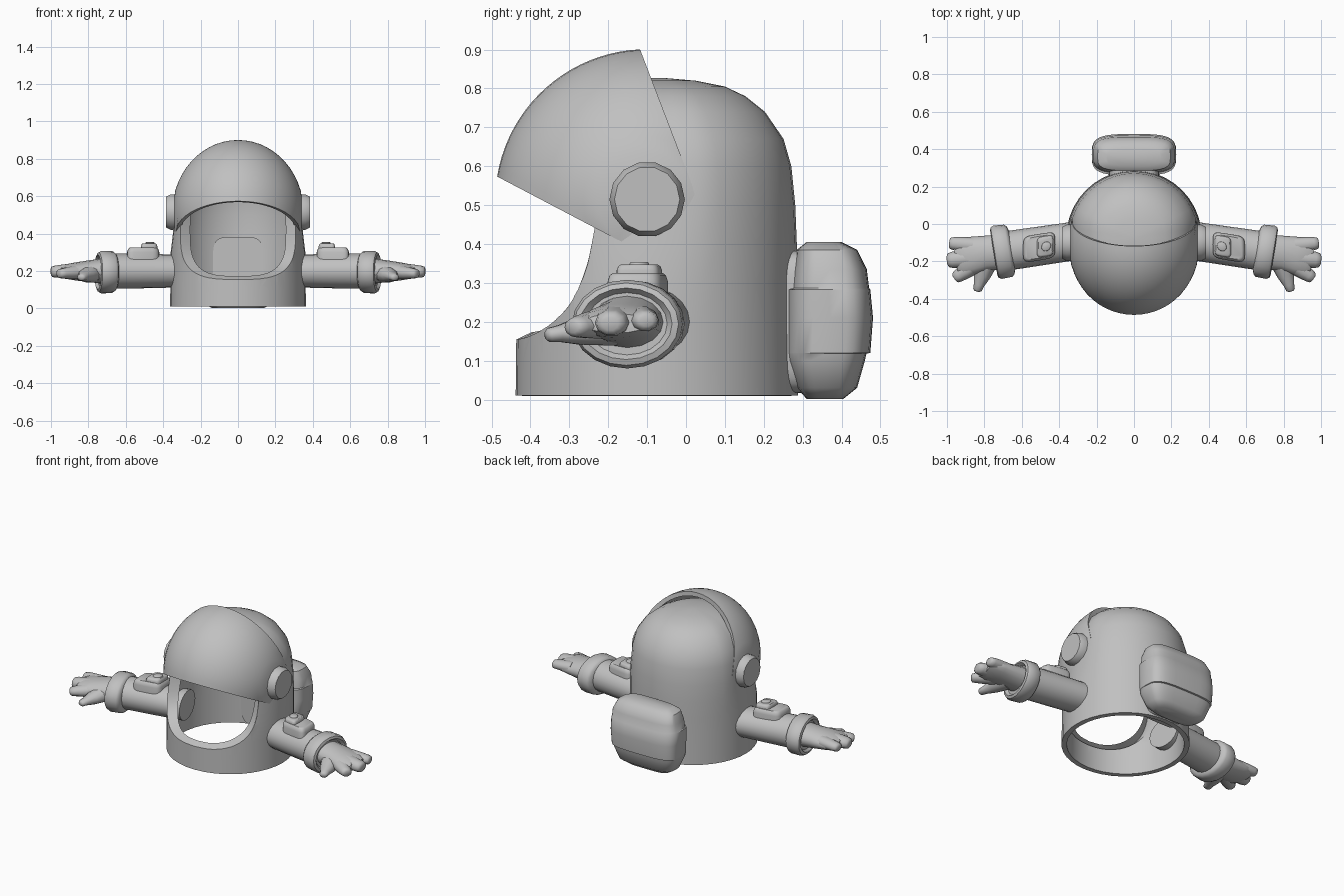
import bpy, bmesh, math
from mathutils import Vector

if "Cube" in bpy.data.objects:
    bpy.data.objects.remove(bpy.data.objects["Cube"])

grey = bpy.data.materials.new("suit_grey")
grey.diffuse_color = (0.53, 0.53, 0.53, 1)
grey.use_nodes = True
grey.node_tree.nodes["Principled BSDF"].inputs["Base Color"].default_value = grey.diffuse_color
TAU = 2 * math.pi


def make(name, rings, cap_start=True, cap_end=True):
    """Skin a list of equal-length point rings into an object."""
    bm = bmesh.new()
    vs = [[bm.verts.new(p) for p in r] for r in rings]
    n = len(rings[0])
    for a, b in zip(vs, vs[1:]):
        for i in range(n):
            j = (i + 1) % n
            bm.faces.new((a[i], a[j], b[j], b[i]))
    if cap_start:
        bm.faces.new(vs[0][::-1])
    if cap_end:
        bm.faces.new(vs[-1])
    return to_object(name, bm)


def to_object(name, bm):
    bmesh.ops.remove_doubles(bm, verts=bm.verts, dist=1e-5)
    bmesh.ops.recalc_face_normals(bm, faces=bm.faces)
    mid = sum((v.co for v in bm.verts), Vector()) / len(bm.verts)
    if sum(f.normal.dot(f.calc_center_median() - mid) * f.calc_area() for f in bm.faces) < 0:
        bmesh.ops.reverse_faces(bm, faces=bm.faces)
    me = bpy.data.meshes.new(name)
    bm.to_mesh(me)
    bm.free()
    me.materials.append(grey)
    ob = bpy.data.objects.new(name, me)
    bpy.context.collection.objects.link(ob)
    return ob


def finish(ob, mirror=False, angle=40):
    if mirror:
        ob.modifiers.new("mirror", 'MIRROR')
    bpy.ops.object.select_all(action='DESELECT')
    ob.select_set(True)
    bpy.context.view_layer.objects.active = ob
    bpy.ops.object.convert(target='MESH')
    bpy.ops.object.shade_smooth_by_angle(angle=math.radians(angle))


def sup(t, n):
    """Point on a unit superellipse."""
    c, s = math.cos(t), math.sin(t)
    return (math.copysign(abs(c) ** (2 / n), c), math.copysign(abs(s) ** (2 / n), s))


def tube(name, rings, seg=16, axis=None):
    """Loft of elliptical rings (x, y, z, half_width, half_height)."""
    d = Vector(axis) if axis else Vector(rings[-1][:3]) - Vector(rings[0][:3])
    side = Vector((-d.y, d.x, 0)).normalized()
    up = d.cross(side).normalized()
    out = []
    for x, y, z, a, b in rings:
        out.append([Vector((x, y, z)) + side * a * math.cos(TAU * i / seg)
                    + up * b * math.sin(TAU * i / seg) for i in range(seg)])
    return make(name, out)


# Helmet and collar shell: height and radius, slightly narrower under the visor
CY = -0.075
PROFILE = [(0.01, .363), (.1, .362), (.2, .361), (.3, .36), (.4, .36), (.5, .356), (.6, .346),
           (.67, .326), (.74, .278), (.78, .228), (.805, .175), (.82, .10), (.827, .02)]


def radii(z):
    for (z0, r0), (z1, r1) in zip(PROFILE, PROFILE[1:]):
        if z <= z1:
            r = r0 + (r1 - r0) * (z - z0) / (z1 - z0)
            break
    return r * (1 - 0.05 * min(max((z - .3) / .15, 0), 1)), r


rings = []
for z, _ in PROFILE:
    rx, ry = radii(z)
    ring = []
    for i in range(40):
        c, s = math.cos(TAU * i / 40), math.sin(TAU * i / 40)
        back = min(max((s - .12) / .2, 0), 1)
        ring.append(((rx + (ry - rx) * back) * c, CY + ry * s, z))
    rings.append(ring)
shell = make("helmet_shell", rings, cap_start=False)
sol = shell.modifiers.new("thickness", 'SOLIDIFY')
sol.thickness, sol.offset = 0.03, -1

# Face opening
ZC, HW, HH = .42, .308, .265
opening = [sup(TAU * i / 56, 3.3) for i in range(56)]
cutter = make("opening_cutter", [[(HW * c, y, ZC + HH * s) for c, s in opening] for y in (-.7, -.1)])
cutter.hide_render = True
cut = shell.modifiers.new("opening", 'BOOLEAN')
cut.object, cut.operation, cut.solver = cutter, 'DIFFERENCE', 'EXACT'
finish(shell)
bpy.data.objects.remove(cutter)

# Inward lip around the opening
outer, inner = [], []
for c, s in opening:
    x, z = HW * c, ZC + HH * s
    rx, ry = radii(z)
    y = CY - ry * math.sqrt(max(0, 1 - (x / rx) ** 2))
    outer.append((x, y + .001, z))
    inner.append((x * .83, y + .04, ZC + (z - ZC) * .93))
finish(make("opening_rim", [outer, inner], False, False))

# Raised visor: part of an ellipsoid between two slanted edges, rounded at the pivots
VY, VZ, VR, VX, D = -.10, .51, .391, .353, .123
UP, LOW = math.radians(21), math.radians(242.3)
ROWS, COLS = 22, 20


def visor_point(t, phi):
    r = VR * math.sin(t)
    return (VX * math.cos(t), VY + r * math.cos(phi), VZ + r * math.sin(phi))


bm = bmesh.new()
t0 = math.asin(D / VR)
grid = []
for k in range(ROWS + 1):
    t = t0 + (math.pi - 2 * t0) * k / ROWS
    a = math.acos(min(1, D / (VR * math.sin(t))))
    lo, hi = UP + a, LOW - a
    grid.append([bm.verts.new(visor_point(t, lo + (hi - lo) * i / COLS)) for i in range(COLS + 1)])
for a, b in zip(grid, grid[1:]):
    for i in range(COLS):
        bm.faces.new((a[i], a[i + 1], b[i + 1], b[i]))
for t, row, sx in ((t0, grid[0], 1), (math.pi - t0, grid[-1], -1)):
    rest = [bm.verts.new(visor_point(t, LOW + (TAU + UP - LOW) * i / 12)) for i in range(1, 12)]
    ring = row + rest
    pole = bm.verts.new((sx * VX, VY, VZ))
    for i in range(len(ring)):
        bm.faces.new((ring[i], ring[(i + 1) % len(ring)], pole))
visor = to_object("visor", bm)
sol = visor.modifiers.new("thickness", 'SOLIDIFY')
sol.thickness, sol.offset = 0.026, -1
finish(visor)

# Pivot discs on both sides of the visor
finish(tube("visor_pivot", [(x, -.10, .515, r, r) for x, r in
                            ((.32, .096), (.36, .097), (.386, .084))], 14), True, 30)

# Backpack: height, half width, front, back
PACK = [(.002, .14, .31, .405), (.03, .185, .285, .44), (.1, .215, .262, .460), (.118, .219, .26, .464),
        (.12, .222, .26, .474), (.21, .226, .26, .481), (.283, .225, .26, .474), (.287, .221, .272, .471),
        (.335, .217, .277, .465), (.385, .195, .285, .44), (.405, .15, .31, .40)]
rings = []
for z, hx, y0, y1 in PACK:
    rings.append([(hx * c, (y0 + y1) / 2 + (y1 - y0) / 2 * s, z)
                  for c, s in (sup(TAU * i / 32, 3.6) for i in range(32))])
finish(make("backpack", rings))

# Backpack mounting plate showing on the inside of the shell
finish(make("backpack_mount", [[(.135 * c, y, .2 + .183 * s) for c, s in
                                (sup(TAU * i / 32, 5) for i in range(32))] for y in (.222, .31)]))


# Arms, angled slightly forward
def along(x, a, b, z=.2):
    return (x, -.096 - .147 * (x - .355), z, a, b)


AXIS = (1, -.163, 0)
finish(tube("sleeve", [along(.29, .104, .088), along(.37, .103, .089), along(.5, .104, .092),
                       along(.67, .105, .094)], 20, axis=AXIS), True)
finish(tube("cuff", [along(.652, .105, .09, .195), along(.66, .13, .103, .195), along(.672, .141, .112, .195),
                     along(.73, .144, .114, .194), along(.745, .136, .106, .194),
                     along(.75, .12, .092, .195), along(.735, .105, .08, .195)], 20, axis=AXIS), True)

# Gloves: palm, three fingers and thumb
finish(tube("palm", [(.72, -.15, .2, .094, .068), (.80, -.157, .199, .094, .058), (.87, -.170, .198, .102, .048),
                     (.925, -.178, .197, .102, .038), (.955, -.18, .196, .085, .025)], 16, axis=AXIS), True, 60)


def finger(name, base, tip, r0, r1, h=.8):
    b, t = Vector(base), Vector(tip)
    rings = [(*b.lerp(t, k), r, r * h) for k, r in
             ((0, r0), (.5, (r0 + r1) / 2), (.8, r1), (.95, r1 * .85), (1, r1 * .5))]
    finish(tube(name, rings, 10), True, 60)


finger("upper_finger", (.86, -.115, .207), (.988, -.102, .202), .043, .035)
finger("middle_finger", (.86, -.18, .205), (1.0, -.195, .195), .05, .043)
finger("lower_finger", (.85, -.215, .195), (.960, -.292, .185), .05, .035)
finger("thumb", (.785, -.19, .187), (.840, -.36, .165), .064, .028)


# Forearm control box with raised panel and round button
def slab(name, cx, cy, hx, hy, z0, z1, n=5, bevel=.012):
    rings = [[(cx + hx * k * c, cy + hy * k * s - .163 * hx * k * c, z)
              for c, s in (sup(TAU * i / 24, n) for i in range(24))]
             for z, k in ((z0, 1), (z1 - bevel, 1), (z1 - bevel * .3, .93), (z1, .82))]
    finish(make(name, rings), True)


slab("control_box", .507, -.124, .086, .071, .25, .326, 5, .025)
slab("control_panel", .475, -.120, .044, .055, .30, .347, 5, .015)
slab("control_button", .470, -.120, .025, .025, .34, .354, 2, .006)
